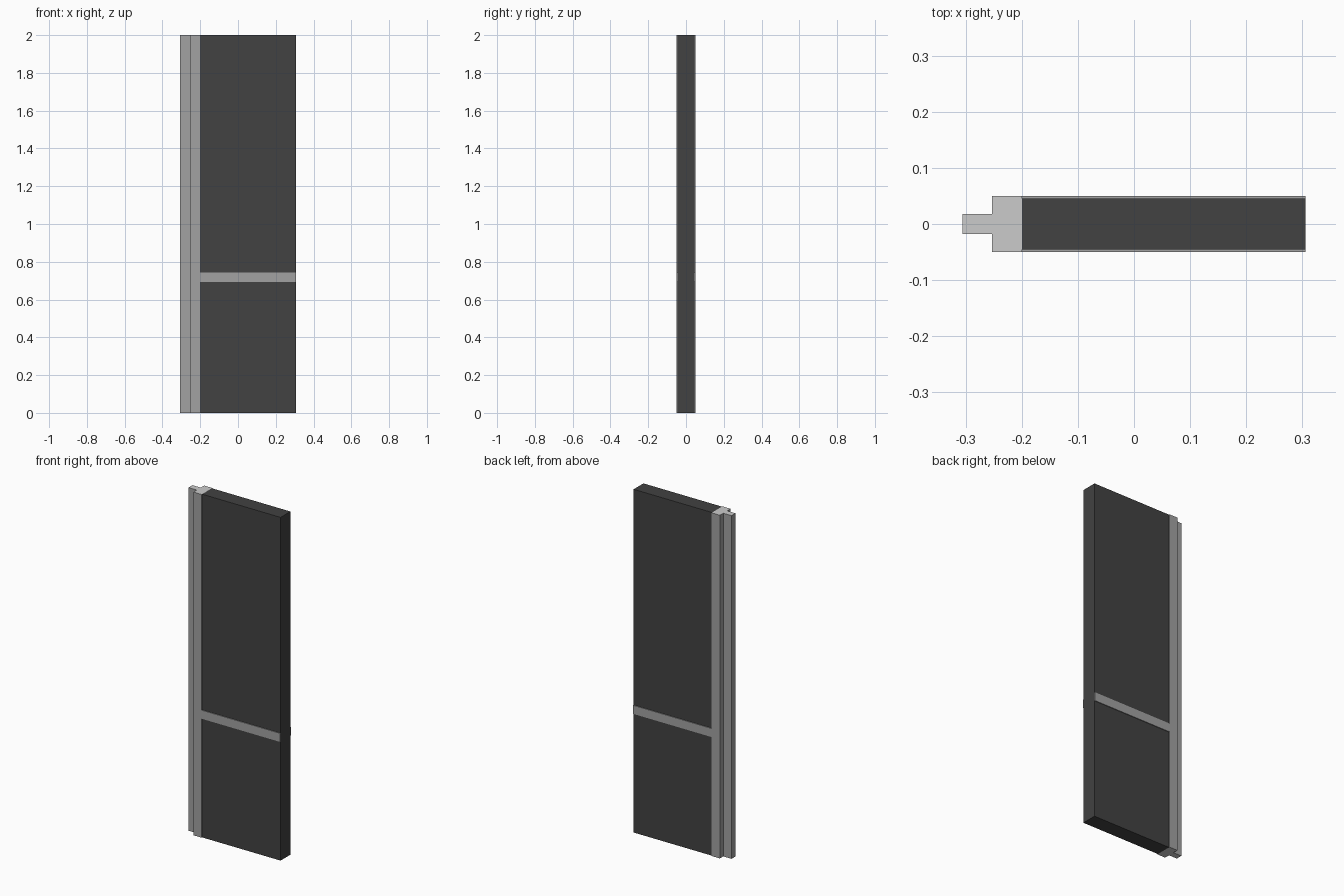
import bpy, bmesh

if "Cube" in bpy.data.objects:
    bpy.data.objects.remove(bpy.data.objects["Cube"])


def material(name, v):
    m = bpy.data.materials.new(name)
    m.diffuse_color = (v, v, v, 1)
    m.use_nodes = True
    m.node_tree.nodes["Principled BSDF"].inputs["Base Color"].default_value = m.diffuse_color
    return m


dark = material("dark grey", 0.054)
grey = material("mid grey", 0.36)
light = material("light grey", 0.60)


def prism(name, outline, z0, z1, side_mat, cap_mat=None):
    """Extrude a counter-clockwise xy outline from z0 to z1."""
    bm = bmesh.new()
    base = bm.faces.new([bm.verts.new((x, y, z0)) for x, y in outline])
    ext = bmesh.ops.extrude_face_region(bm, geom=[base], use_keep_orig=True)
    for v in ext["geom"]:
        if isinstance(v, bmesh.types.BMVert):
            v.co.z = z1
    bmesh.ops.recalc_face_normals(bm, faces=bm.faces[:])
    for f in bm.faces:
        f.material_index = 1 if cap_mat and abs(f.normal.z) > 0.5 else 0
    me = bpy.data.meshes.new(name)
    bm.to_mesh(me)
    bm.free()
    me.materials.append(side_mat)
    if cap_mat:
        me.materials.append(cap_mat)
    ob = bpy.data.objects.new(name, me)
    bpy.context.collection.objects.link(ob)
    return ob


def rect(x0, x1, y0, y1):
    return [(x0, y0), (x1, y0), (x1, y1), (x0, y1)]


X0, XS, XP, X1 = -0.306, -0.253, -0.2, 0.306   # tongue, step, panel start, end
T, P, H = 0.018, 0.045, 0.0495                 # half depths: tongue, panel, post

# Stepped edge post with lighter end caps
prism("edge_post", [(X0, -T), (XS, -T), (XS, -H), (XP, -H),
                    (XP, H), (XS, H), (XS, T), (X0, T)], 0, 2, grey, light)

# Main wall panel
prism("panel", rect(XP, X1, -P, P), 0, 2, dark)

# Raised rail strip on both faces
prism("front_rail", rect(XP, X1, -H, -P), 0.693, 0.743, grey)
prism("back_rail", rect(XP, X1, P, H), 0.693, 0.743, grey)
